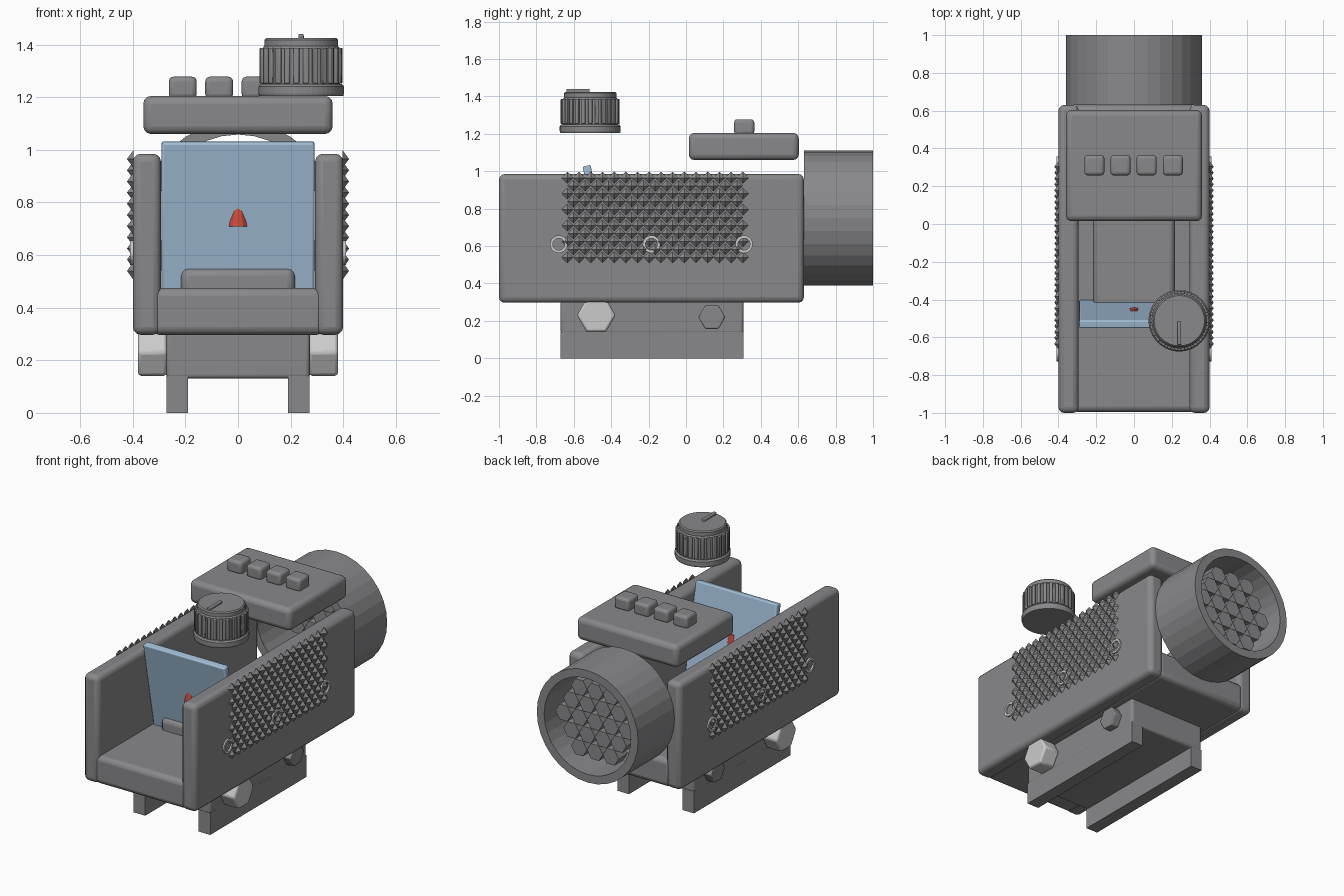
import bpy, bmesh, math
from mathutils import Matrix, Vector

if "Cube" in bpy.data.objects:
    bpy.data.objects.remove(bpy.data.objects["Cube"])


def material(name, rgb):
    m = bpy.data.materials.new(name)
    m.diffuse_color = (*rgb, 1)
    m.use_nodes = True
    m.node_tree.nodes["Principled BSDF"].inputs["Base Color"].default_value = m.diffuse_color
    return m


GREY = material("gunmetal_grey", (0.25, 0.25, 0.26))
LIGHT = material("light_steel", (0.60, 0.60, 0.60))
BLUE = material("blue_glass", (0.36, 0.52, 0.68))
RED = material("red", (0.60, 0.07, 0.04))


def finish(name, bm, mat, bevel=0.0, segments=3):
    bmesh.ops.recalc_face_normals(bm, faces=bm.faces[:])
    me = bpy.data.meshes.new(name)
    bm.to_mesh(me)
    bm.free()
    ob = bpy.data.objects.new(name, me)
    bpy.context.collection.objects.link(ob)
    me.materials.append(mat)
    if bevel:
        mod = ob.modifiers.new("rounding", 'BEVEL')
        mod.width = bevel
        mod.segments = segments
        mod.limit_method = 'ANGLE'
        bpy.ops.object.select_all(action='DESELECT')
        ob.select_set(True)
        bpy.context.view_layer.objects.active = ob
        bpy.ops.object.shade_smooth_by_angle(angle=math.radians(35))
    return ob


def box(name, x, y, z, mat=GREY, bevel=0.0, tilt=0.0):
    """Box from (min, max) pairs, optionally tilted about x."""
    bm = bmesh.new()
    mid = Vector([(a + b) / 2 for a, b in (x, y, z)])
    size = [b - a for a, b in (x, y, z)]
    bmesh.ops.create_cube(bm, size=1, matrix=Matrix.Translation(mid)
                          @ Matrix.Rotation(tilt, 4, 'X') @ Matrix.Diagonal((*size, 1)))
    return finish(name, bm, mat, bevel)


def prism(bm, centre, r1, r2, depth, sides, axis='Z', spin=0.0):
    turn = {'Z': Matrix(), 'X': Matrix.Rotation(math.pi / 2, 4, 'Y'),
            'Y': Matrix.Rotation(-math.pi / 2, 4, 'X')}[axis]
    bmesh.ops.create_cone(bm, cap_ends=True, segments=sides, radius1=r1, radius2=r2, depth=depth,
                          matrix=Matrix.Translation(centre) @ turn @ Matrix.Rotation(spin, 4, 'Z'))


def lathe(name, profile, centre, sides, axis, mat=GREY):
    """Closed (radius, height) profile spun round an axis; on-axis points merge."""
    bm = bmesh.new()
    rings = []
    for i in range(sides):
        a = 2 * math.pi * i / sides
        c, s = math.cos(a), math.sin(a)
        if axis == 'Y':
            pts = [(r * c, h, r * s) for r, h in profile]
        elif axis == 'X':
            pts = [(h, r * c, r * s) for r, h in profile]
        else:
            pts = [(r * c, r * s, h) for r, h in profile]
        rings.append([bm.verts.new(Vector(p) + Vector(centre)) for p in pts])
    n = len(profile)
    for i in range(sides):
        a, b = rings[i], rings[(i + 1) % sides]
        for j in range(n):
            k = (j + 1) % n
            if profile[j][0] or profile[k][0]:
                bm.faces.new((a[j], a[k], b[k], b[j]))
    bmesh.ops.remove_doubles(bm, verts=bm.verts[:], dist=1e-5)
    return finish(name, bm, mat)


# channel-shaped body
for side, s in (("left", -1), ("right", 1)):
    box(side + "_wall", sorted((s * 0.293, s * 0.40)), (-1.0, 0.63), (0.297, 0.985), GREY, 0.03)
box("floor", (-0.33, 0.33), (-0.995, 0.63), (0.297, 0.475), GREY, 0.03)
box("emitter_housing", (-0.217, 0.217), (-0.48, 0.45), (0.44, 0.55), GREY, 0.03)

# mount and rails
box("mount_block", (-0.273, 0.273), (-0.67, 0.307), (0.13, 0.31), GREY, 0.015)
for side, s in (("left", -1), ("right", 1)):
    box(side + "_rail", sorted((s * 0.19, s * 0.272)), (-0.67, 0.307), (0.0, 0.14))

# tilted glass with its red aiming mark, and the red emitter behind
box("glass", (-0.29, 0.29), (-0.498, -0.455), (0.46, 1.035), BLUE, 0.008, math.radians(11))
bm = bmesh.new()
prism(bm, (0, -0.478, 0.747), 0.038, 0.025, 0.076, 12)
finish("aiming_mark", bm, RED)
bm = bmesh.new()
prism(bm, (0.05, 0.35, 0.58), 0.04, 0.025, 0.08, 12)
finish("emitter", bm, RED)

# rear tube with honeycomb filter
lathe("rear_tube", [(0.36, 0.63), (0.36, 1.0), (0.308, 1.0), (0.308, 0.63)], (0, 0, 0.75), 32, 'Y')
bm = bmesh.new()
pitch = 0.112
for row in range(-3, 4):
    for col in range(-3, 4):
        x = (col + (row % 2) / 2) * pitch
        z = row * pitch * 0.866
        if math.hypot(x, z) < 0.275:
            prism(bm, (x, 0.88, 0.75 + z), 0.056, 0.056, 0.09, 6, 'Y', math.pi / 6)
# keep prism tips pointing up whatever the cone's start angle
for v in bm.verts:
    v.co.y = min(v.co.y, 0.925)
finish("honeycomb", bm, GREY)

# control box and buttons
box("control_box", (-0.36, 0.36), (0.015, 0.603), (1.06, 1.205), GREY, 0.03)
for i in range(4):
    x = -0.21 + 0.1385 * i
    box(f"button_{i + 1}", (x - 0.053, x + 0.053), (0.257, 0.365), (1.195, 1.278), GREY, 0.018)

# adjustment knob with ribs and pointer
KX, KY = 0.24, -0.512
lathe("knob", [(0, 1.205), (0.16, 1.205), (0.163, 1.215), (0.163, 1.24), (0.155, 1.25),
               (0.147, 1.25), (0.147, 1.385), (0.14, 1.395), (0.14, 1.418), (0.133, 1.425),
               (0, 1.425)], (KX, KY, 0), 48, 'Z')
bm = bmesh.new()
for i in range(26):
    rot = Matrix.Rotation(2 * math.pi * i / 26, 4, 'Z')
    bmesh.ops.create_cube(bm, size=1, matrix=Matrix.Translation((KX, KY, 1.32)) @ rot
                          @ Matrix.Translation((0.147, 0, 0)) @ Matrix.Diagonal((0.022, 0.022, 0.135, 1)))
finish("knob_ribs", bm, GREY, 0.004, 2)
box("knob_pointer", (KX - 0.01, KX + 0.01), (-0.64, -0.515), (1.415, 1.44), GREY, 0.005)

# each side: knurled grip, screw rings and clamp bolts
for side, s in (("left", -1), ("right", 1)):
    bm = bmesh.new()
    for row in range(11):
        odd = row % 2
        for col in range(16 - odd):
            y = -0.634 + 0.0625 * (col + odd / 2)
            z = 0.54 + 0.0425 * row
            base = [bm.verts.new((s * 0.398, y + a, z + b))
                    for a, b in ((0.033, 0), (0, 0.033), (-0.033, 0), (0, -0.033))]
            tip = bm.verts.new((s * 0.422, y, z))
            bm.faces.new(base)
            for k in range(4):
                bm.faces.new((base[k], base[(k + 1) % 4], tip))
    finish(side + "_grip", bm, GREY)

    for i, y in enumerate((-0.68, -0.185, 0.31)):
        x0, x1 = s * 0.39, s * 0.41
        lathe(f"{side}_screw_ring_{i + 1}", [(0.047, x0), (0.047, x1), (0.032, x1), (0.032, x0)],
              (0, y, 0.61), 20, 'X', LIGHT)

    bm = bmesh.new()
    prism(bm, (s * 0.325, -0.48, 0.23), 0.103, 0.103, 0.11, 6, 'X')
    finish(side + "_clamp_bolt", bm, LIGHT, 0.012, 2)
    bm = bmesh.new()
    prism(bm, (s * 0.295, 0.138, 0.22), 0.072, 0.072, 0.06, 6, 'X')
    finish(side + "_small_bolt", bm, GREY, 0.006, 2)
